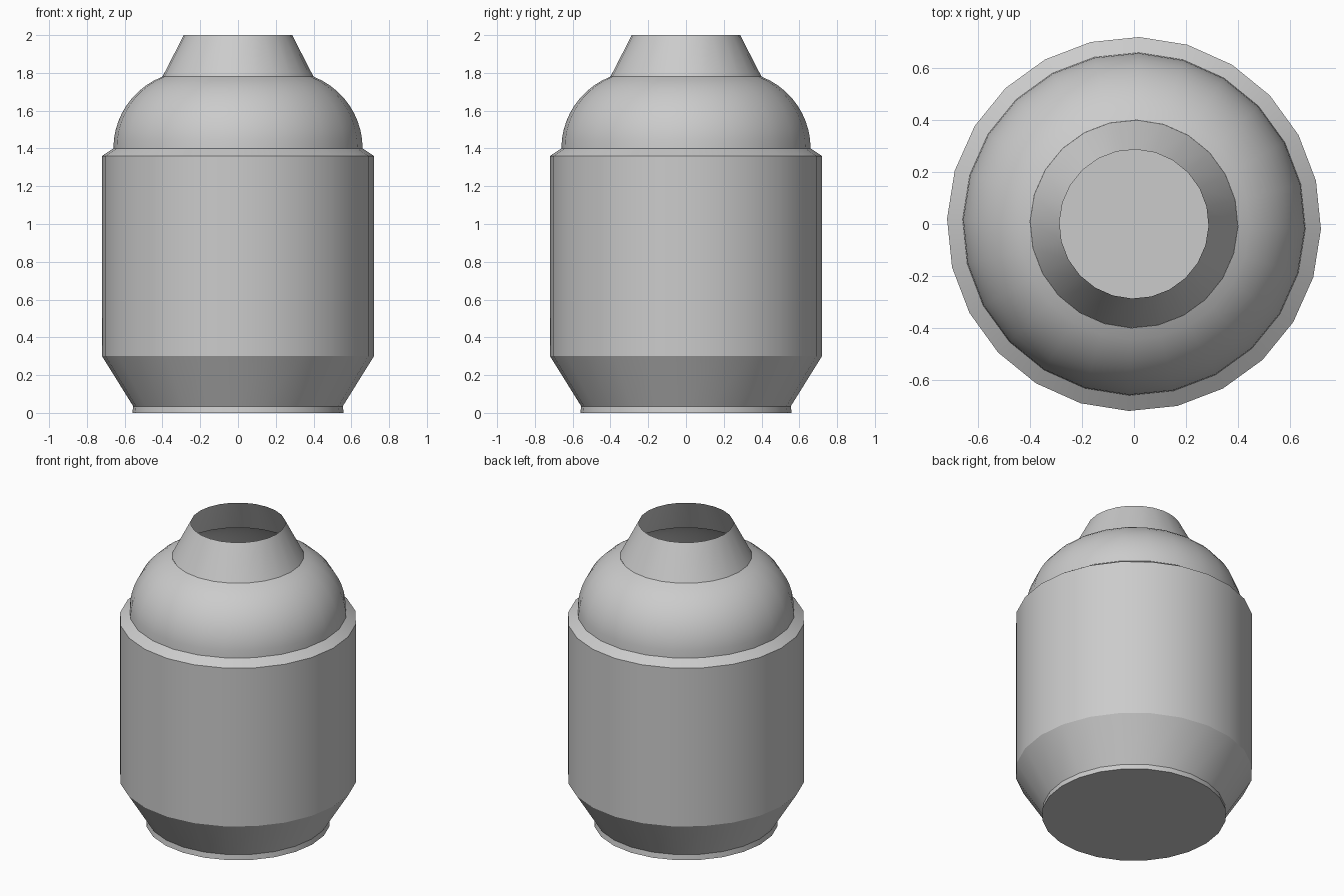
import bpy
import bmesh
from math import cos, sin, radians, sqrt

SIDES = 24
TURN = radians(-1.6)

cube = bpy.data.objects.get("Cube")
if cube:
    bpy.data.objects.remove(cube, do_unlink=True)

grey = bpy.data.materials.new("light_grey")
grey.use_nodes = True
grey.diffuse_color = (0.6, 0.6, 0.6, 1)
grey.node_tree.nodes["Principled BSDF"].inputs["Base Color"].default_value = (0.6, 0.6, 0.6, 1)


def lathe(name, profile, close_bottom=False):
    """Turn a (radius, height) profile, listed upwards, around the z axis."""
    bm = bmesh.new()
    rings = []
    for r, z in profile:
        angles = [TURN + radians(360 * i / SIDES) for i in range(SIDES)]
        rings.append([bm.verts.new((r * cos(a), r * sin(a), z)) for a in angles])
    for low, high in zip(rings, rings[1:]):
        for i in range(SIDES):
            j = (i + 1) % SIDES
            bm.faces.new((low[i], low[j], high[j], high[i]))
    if close_bottom:
        bm.faces.new(rings[0][::-1])
    mesh = bpy.data.meshes.new(name)
    bm.to_mesh(mesh)
    bm.free()
    mesh.materials.append(grey)
    obj = bpy.data.objects.new(name, mesh)
    bpy.context.collection.objects.link(obj)
    bpy.ops.object.select_all(action='DESELECT')
    obj.select_set(True)
    bpy.context.view_layer.objects.active = obj
    bpy.ops.object.shade_smooth_by_angle(angle=radians(25))
    return obj


# Body: foot rim, flared base, straight wall and bevelled shoulder
lathe("body", [(0.56, 0), (0.555, 0.035), (0.72, 0.3), (0.72, 1.36), (0.66, 1.4)],
      close_bottom=True)

# Dome: rounded shoulder narrowing to the neck
STEPS = 10
centre, radius, end = 0.252, 0.408, radians(68.7)
lathe("dome", [(centre + radius * cos(end * i / STEPS), 1.4 + radius * sin(end * i / STEPS))
               for i in range(STEPS + 1)])

# Neck: open tapered spout
lathe("neck", [(0.4, 1.78), (0.287, 2)])
